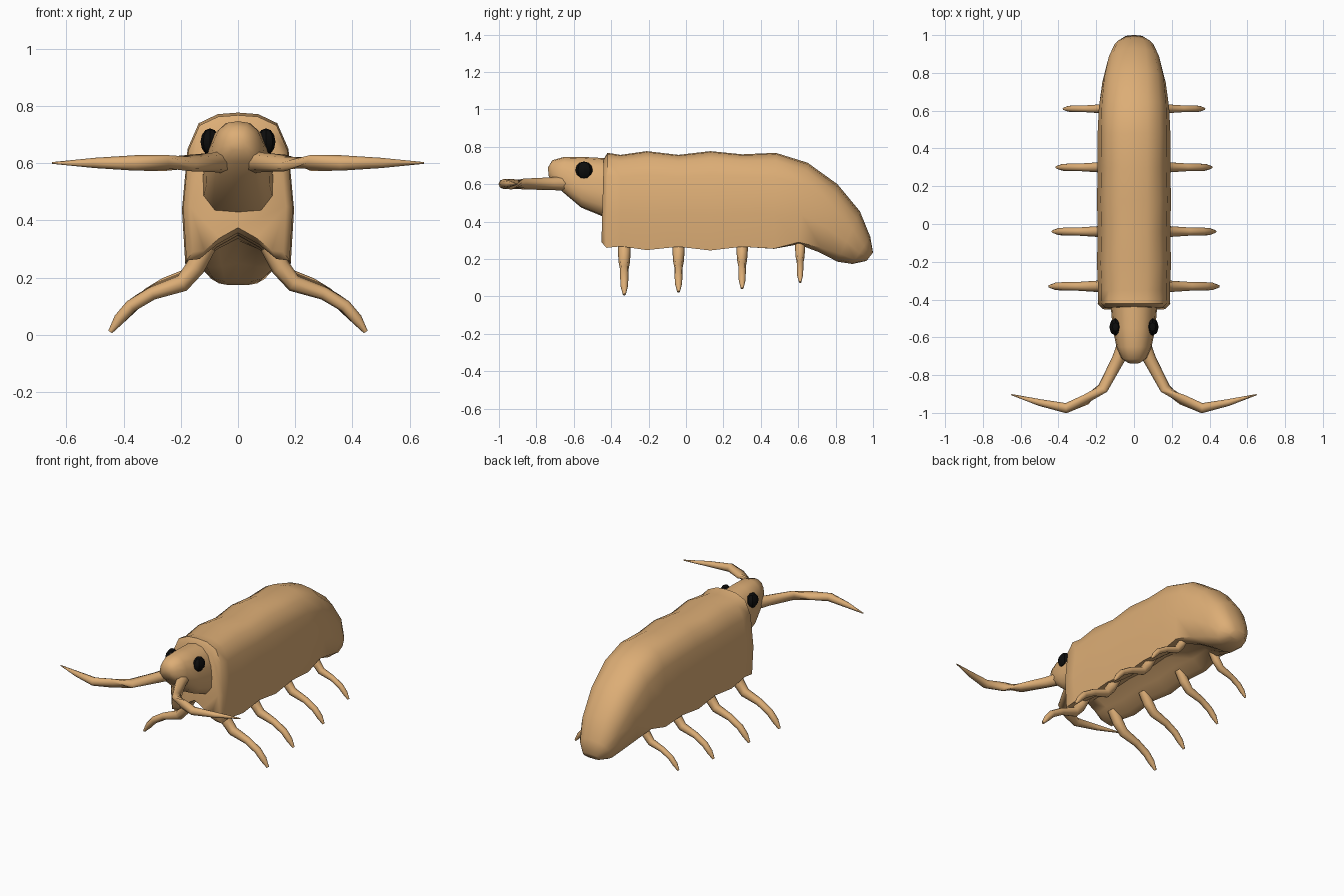
import bpy, bmesh, math
from mathutils import Vector

if "Cube" in bpy.data.objects:
    bpy.data.objects.remove(bpy.data.objects["Cube"])


def material(name, rgb):
    m = bpy.data.materials.new(name)
    m.diffuse_color = (*rgb, 1)
    m.use_nodes = True
    m.node_tree.nodes["Principled BSDF"].inputs["Base Color"].default_value = m.diffuse_color
    return m


TAN = material("tan shell", (0.72, 0.42, 0.18))
BLACK = material("eye black", (0.004, 0.004, 0.004))


def loft(name, rings, angle):
    """Skin a list of equal-sized closed rings and cap both ends."""
    bm = bmesh.new()
    vs = [[bm.verts.new(p) for p in r] for r in rings]
    n = len(rings[0])
    for a, b in zip(vs, vs[1:]):
        for i in range(n):
            j = (i + 1) % n
            bm.faces.new((a[i], a[j], b[j], b[i]))
    bm.faces.new(vs[0][::-1])
    bm.faces.new(vs[-1])
    bmesh.ops.recalc_face_normals(bm, faces=bm.faces)
    finish(name, bm, TAN, angle)


def finish(name, bm, mat, angle):
    me = bpy.data.meshes.new(name)
    bm.to_mesh(me)
    bm.free()
    me.materials.append(mat)
    ob = bpy.data.objects.new(name, me)
    bpy.context.collection.objects.link(ob)
    bpy.ops.object.select_all(action='DESELECT')
    ob.select_set(True)
    bpy.context.view_layer.objects.active = ob
    bpy.ops.object.shade_smooth_by_angle(angle=math.radians(angle))


def section(half, top, bottom, width):
    """Mirror a half profile (u across, v up) onto a tilted station."""
    pts = half + [(-u, v) for u, v in half[-2:0:-1]]
    return [Vector((u * width,
                    bottom[0] + (top[0] - bottom[0]) * v,
                    bottom[1] + (top[1] - bottom[1]) * v)) for u, v in pts]


def tube(name, path, radii, sides=8):
    """Tapering limb through the path points."""
    path = [Vector(p) for p in path]
    rings = []
    for i, (p, r) in enumerate(zip(path, radii)):
        d = (path[min(i + 1, len(path) - 1)] - path[max(i - 1, 0)]).normalized()
        ref = Vector((0, 1, 0)) if abs(d.y) < 0.5 else Vector((0, 0, 1))
        a = d.cross(ref).normalized()
        b = d.cross(a)
        angs = [2 * math.pi * k / sides for k in range(sides)]
        rings.append([p + r * (math.cos(t) * a + math.sin(t) * b) for t in angs])
    loft(name, rings, 60)


# Body: grooved underside in front, blending to a rounded tail
GROOVED = [(0, 1), (.36, .99), (.70, .93), (.90, .76), (1, .36),
           (.94, 0), (.70, .01), (.38, .11), (0, .19)]
ROUND = [(0, 1), (.45, .96), (.78, .85), (.95, .65), (1, .40),
         (.87, .15), (.62, .04), (.32, 0), (0, 0)]
# top (y, z), bottom (y, z), half width, roundness
STATIONS = [
    ((-.44, .735), (-.452, .29), .168, 0),
    ((-.42, .768), (-.425, .26), .192, 0),
    ((-.35, .757), (-.35, .268), .190, 0),
    ((-.21, .777), (-.21, .248), .196, 0),
    ((-.04, .757), (-.04, .266), .192, 0),
    ((.13, .777), (.13, .246), .196, 0),
    ((.30, .760), (.30, .266), .192, 0),
    ((.48, .768), (.47, .248), .193, .1),
    ((.65, .715), (.60, .270), .186, .3),
    ((.81, .600), (.71, .225), .168, .65),
    ((.93, .455), (.81, .186), .140, 1),
    ((.985, .320), (.89, .174), .108, 1),
    ((1.0, .235), (.965, .19), .058, 1),
]
rings = []
for top, bot, w, t in STATIONS:
    half = [(a[0] + (b[0] - a[0]) * t, a[1] + (b[1] - a[1]) * t)
            for a, b in zip(GROOVED, ROUND)]
    rings.append(section(half, top, bot, w))
loft("body", rings, 50)

# Head: narrow on top, deep at the neck, blunt nose
HEAD = [(0, 1), (.40, .97), (.74, .84), (.94, .62), (1, .40),
        (.98, .18), (.66, .02), (0, 0)]
loft("head", [section(HEAD, (y, zt), (yb, zb), w) for y, zt, yb, zb, w in [
    (-.738, .690, -.735, .645, .030),
    (-.715, .728, -.710, .605, .066),
    (-.650, .747, -.655, .555, .092),
    (-.550, .746, -.560, .475, .113),
    (-.400, .738, -.420, .418, .125)]], 60)

# Paired parts: eyes, antennae and legs
for s, side in ((-1, "left"), (1, "right")):
    bm = bmesh.new()
    bmesh.ops.create_uvsphere(bm, u_segments=8, v_segments=6, radius=1)
    for v in bm.verts:
        x, y, z = v.co
        v.co = (s * .098 + .033 * x, -.545 + .046 * y, .675 + .047 * z)
    finish(side + "_eye", bm, BLACK, 30)

    tube(side + "_antenna",
         [(s * x, y, z) for x, y, z in [
             (.05, -.64, .605), (.085, -.72, .603), (.165, -.87, .601),
             (.255, -.93, .601), (.36, -.975, .601), (.50, -.945, .601),
             (.65, -.903, .601)]],
         [.040, .034, .029, .028, .027, .018, .003])

    # Legs shrink toward the tail
    for i, (y, k) in enumerate([(-.33, 1), (-.04, .95), (.30, .89), (.61, .78)]):
        tube(f"{side}_leg_{i + 1}",
             [(s * (.11 + k * x), y, .31 - k * z) for x, z in [
                 (0, 0), (.04, .075), (.085, .130), (.19, .165),
                 (.265, .210), (.305, .255), (.337, .300)]],
             [k * r for r in (.034, .034, .030, .023, .022, .020, .008)])
